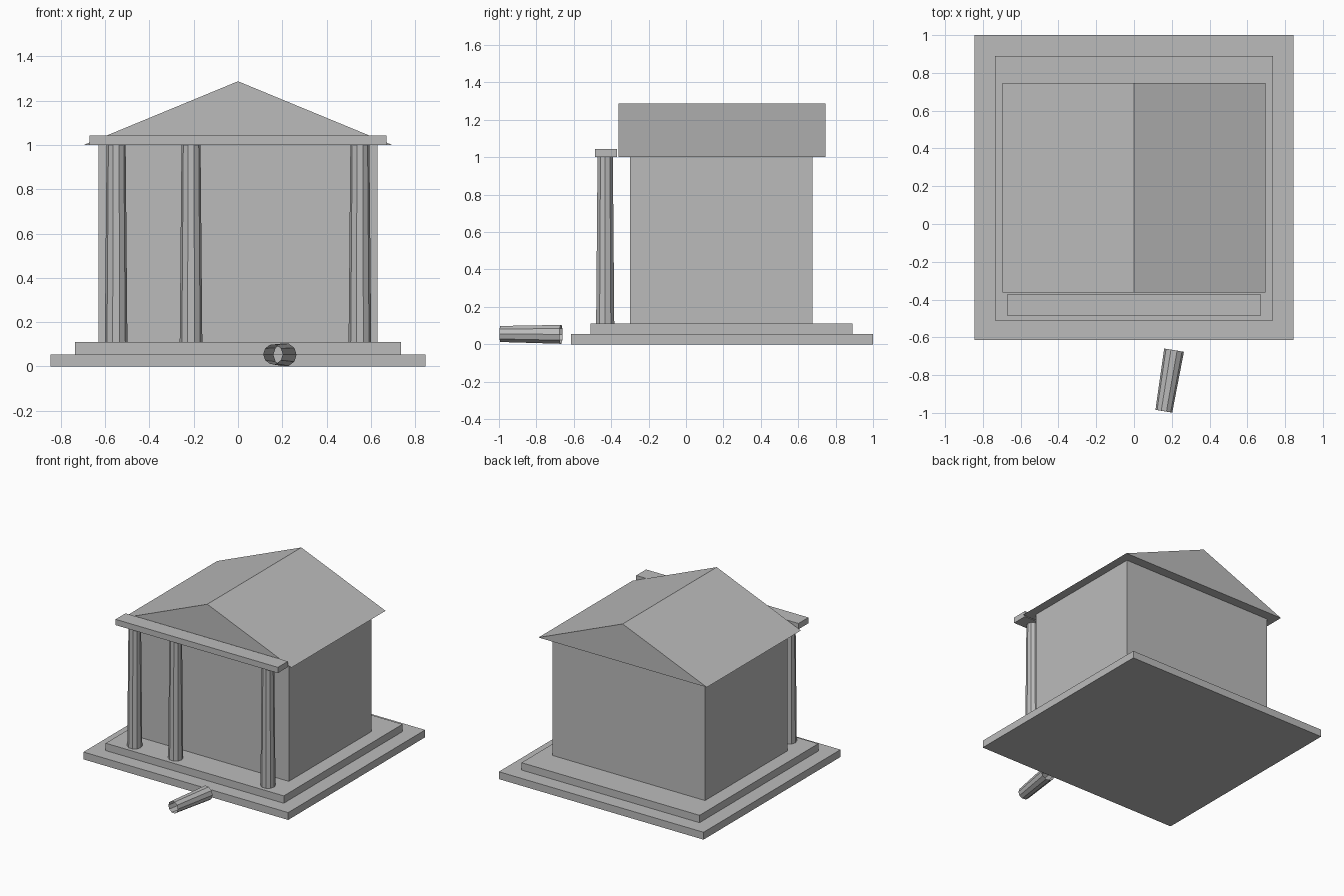
import bpy, bmesh, math
from mathutils import Matrix, Vector

if "Cube" in bpy.data.objects:
    bpy.data.objects.remove(bpy.data.objects["Cube"], do_unlink=True)

stone = bpy.data.materials.new("grey stone")
stone.use_nodes = True
GREY = (0.5, 0.5, 0.5, 1)
stone.diffuse_color = GREY
stone.node_tree.nodes["Principled BSDF"].inputs["Base Color"].default_value = GREY


def finish(name, bm):
    mesh = bpy.data.meshes.new(name)
    bm.to_mesh(mesh)
    bm.free()
    mesh.materials.append(stone)
    obj = bpy.data.objects.new(name, mesh)
    bpy.context.collection.objects.link(obj)
    return obj


def box(name, half_x, y0, y1, z0, z1):
    bm = bmesh.new()
    size = Matrix.Diagonal((2 * half_x, y1 - y0, z1 - z0, 1))
    place = Matrix.Translation((0, (y0 + y1) / 2, (z0 + z1) / 2))
    bmesh.ops.create_cube(bm, size=1, matrix=place @ size)
    return finish(name, bm)


def gable(name, half_x, y0, y1, z0, z1):
    # Triangular profile extruded along y
    bm = bmesh.new()
    profile = [(-half_x, z0), (half_x, z0), (0, z1)]
    face = bm.faces.new([bm.verts.new((x, y0, z)) for x, z in profile])
    result = bmesh.ops.extrude_face_region(bm, geom=[face])
    moved = [v for v in result["geom"] if isinstance(v, bmesh.types.BMVert)]
    bmesh.ops.translate(bm, verts=moved, vec=(0, y1 - y0, 0))
    bmesh.ops.recalc_face_normals(bm, faces=bm.faces)
    return finish(name, bm)


def shaft(name, bottom, top, r_bottom, r_top):
    # Tapered ten-sided shaft with open ends
    bottom, top = Vector(bottom), Vector(top)
    axis = top - bottom
    bm = bmesh.new()
    turn = axis.to_track_quat("Z", "Y").to_matrix().to_4x4()
    bmesh.ops.create_cone(bm, cap_ends=False, segments=10, radius1=r_bottom,
                          radius2=r_top, depth=axis.length,
                          matrix=Matrix.Translation((bottom + top) / 2) @ turn
                          @ Matrix.Rotation(math.pi / 2, 4, "Z"))
    return finish(name, bm)


# Stepped base
box("lower_step", 0.845, -0.615, 1.0, 0, 0.055)
box("upper_step", 0.735, -0.51, 0.89, 0.055, 0.11)

# Main hall and roof
box("hall", 0.63, -0.3, 0.675, 0.11, 1.0)
gable("roof", 0.695, -0.362, 0.747, 1.0, 1.287)

# Porch beam and standing columns
box("porch_beam", 0.67, -0.487, -0.37, 1.0, 1.043)
for side, x in (("right", -0.55), ("middle", -0.212), ("left", 0.55)):
    shaft(side + "_column", (x, -0.432, 0.11), (x, -0.432, 1.0), 0.051, 0.043)

# Broken column lying before the steps
shaft("fallen_column", (0.212, -0.668, 0.053), (0.158, -0.991, 0.055), 0.053, 0.045)
